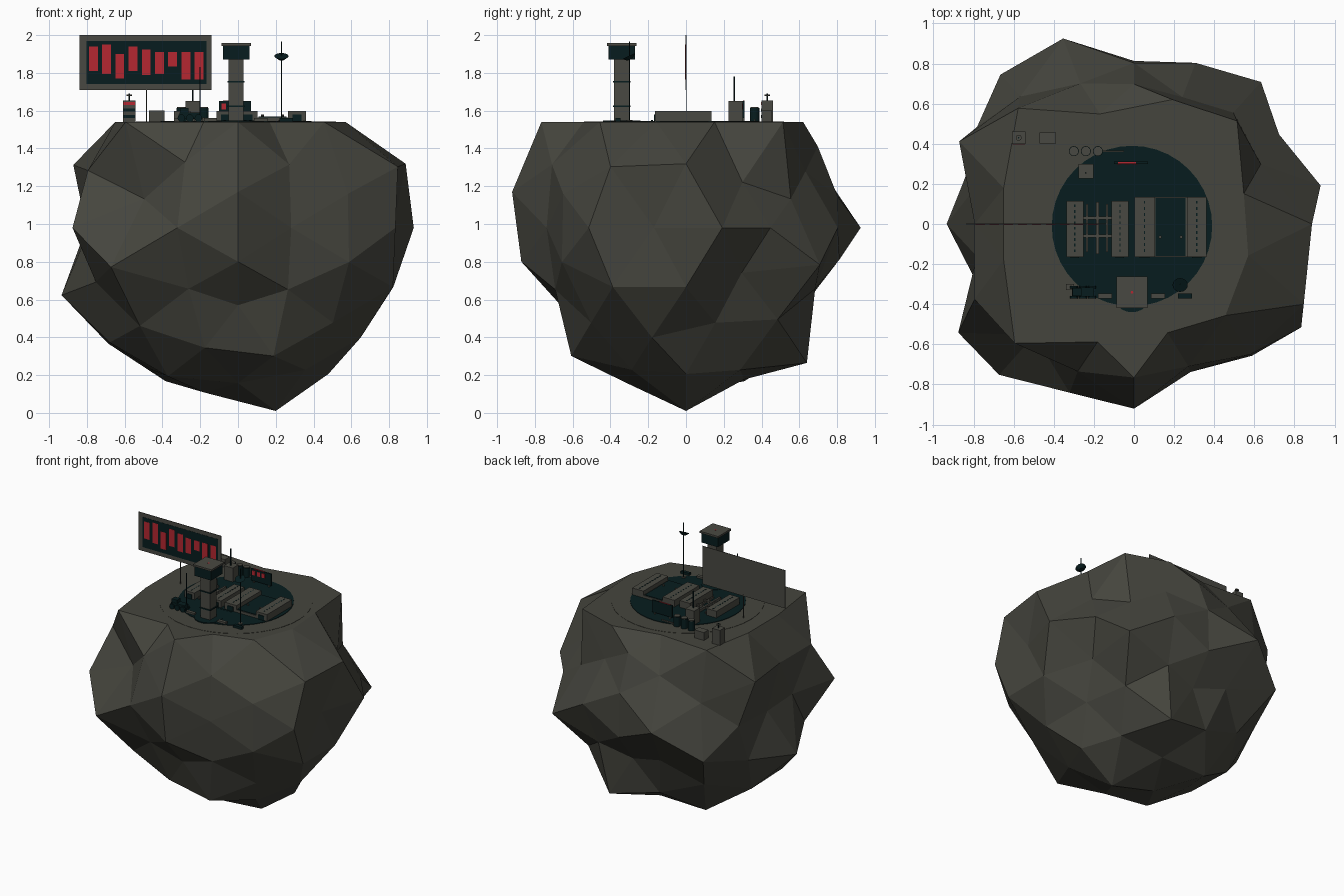
import bpy, bmesh, math
from mathutils import Vector, Matrix
from itertools import product

if "Cube" in bpy.data.objects:
    bpy.data.objects.remove(bpy.data.objects["Cube"])


def material(name, rgb):
    m = bpy.data.materials.new(name)
    m.use_nodes = True
    m.diffuse_color = (*rgb, 1)
    m.node_tree.nodes["Principled BSDF"].inputs["Base Color"].default_value = (*rgb, 1)
    return m


ROCK = material("rock grey", (.06, .06, .048))
GREY = material("building grey", (.066, .066, .054))
TEAL = material("dark teal", (.002, .012, .013))
RED = material("signal red", (.46, .02, .031))
GROUND = 1.54


def finish(name, bm, mat):
    mesh = bpy.data.meshes.new(name)
    bm.to_mesh(mesh)
    bm.free()
    mesh.materials.append(mat)
    ob = bpy.data.objects.new(name, mesh)
    bpy.context.collection.objects.link(ob)
    return ob


def box(name, mat, x, y, z):
    """Box from (low, high) pairs."""
    bm = bmesh.new()
    bmesh.ops.create_cube(bm, size=1)
    for v in bm.verts:
        v.co = [(a + b) / 2 + c * (b - a) for (a, b), c in zip((x, y, z), v.co)]
    return finish(name, bm, mat)


def block(name, mat, cx, cy, w, d, z0, z1):
    """Box from a centre, a width and a depth."""
    return box(name, mat, (cx - w / 2, cx + w / 2), (cy - d / 2, cy + d / 2), (z0, z1))


def cylinder(name, mat, cx, cy, r, z0, z1, sides=12, top=None, tilt=0):
    """Upright cylinder or cone, which may lean about the x axis."""
    bm = bmesh.new()
    turn = Matrix.Translation((cx, cy, (z0 + z1) / 2)) @ Matrix.Rotation(tilt, 4, "X")
    bmesh.ops.create_cone(bm, cap_ends=True, segments=sides, radius1=r,
                          radius2=r if top is None else top, depth=z1 - z0, matrix=turn)
    return finish(name, bm, mat)


# Rock: a sphere split in thirds of each icosahedron edge, each point with its own radius in percent
T = (1 + 5 ** .5) / 2
CORNERS = [Vector(c) for c in ((1, 0, T), (0, T, 1), (T, 1, 0))]
OCTANT = [CORNERS[i].lerp(CORNERS[(i + 1) % 3], k / 3) for i in range(3) for k in (1, 2)]
OCTANT.append(Vector((1, 1, 1)))
OCTANT_RADII = {
    (1, 1, 1): (85, 95, 74, 76, 74, 75, 89),
    (1, 1, -1): (88, 98, 80, 97, 73, 77, 84),
    (1, -1, 1): (85, 83, 83, 89, 99, 78, 79),
    (1, -1, -1): (88, 93, 81, 90, 96, 89, 87),
    (-1, 1, 1): (85, 84, 82, 87, 102, 89, 100),
    (-1, 1, -1): (95, 87, 80, 102, 92, 94, 88),
    (-1, -1, 1): (85, 90, 86, 76, 93, 89, 103),
    (-1, -1, -1): (92, 87, 80, 103, 88, 93, 90),
}
# Points lying in a coordinate plane: the two axes used, then radii for signs ++ +- -+ --
PLANE_RADII = [
    ((1, 0, T), (85, 91, 85, 88)),
    ((1 / 3, 0, T), (85, 99, 85, 89)),
    ((2 * T + 1, 0, T), (95, 88, 85, 100)),
    ((0, T, 1), (82, 75, 90, 78)),
    ((0, T, 1 / 3), (82, 83, 94, 89)),
    ((0, T, 2 * T + 1), (85, 86, 85, 88)),
    ((T, 1, 0), (85, 98, 92, 103)),
    ((T, 1 / 3, 0), (95, 84, 82, 80)),
    ((T, 2 * T + 1, 0), (86, 79, 99, 90)),
]
points = []
for signs, radii in OCTANT_RADII.items():
    for d, r in zip(OCTANT, radii):
        points.append((Vector([s * c for s, c in zip(signs, d)]).normalized(), r / 100))
for d, radii in PLANE_RADII:
    used = [i for i in range(3) if d[i]]
    for signs, r in zip(product((1, -1), repeat=2), radii):
        v = Vector(d)
        for i, s in zip(used, signs):
            v[i] *= s
        points.append((v.normalized(), r / 100))

bm = bmesh.new()
verts = [bm.verts.new(d) for d, r in points]
bmesh.ops.convex_hull(bm, input=verts)
bmesh.ops.recalc_face_normals(bm, faces=bm.faces)
for v, (d, r) in zip(verts, points):
    v.co = d * r
    # level the upper points into a plateau
    if v.co.z > .445:
        v.co.z = .56
    v.co.z += .98
finish("rock", bm, ROCK)

# Landing discs and tower pad
cylinder("outer_disc", ROCK, -.01, -.01, .53, GROUND - .006, GROUND + .002, 40)
cylinder("base_disc", TEAL, -.01, -.01, .4, GROUND - .01, GROUND + .006, 40)
cylinder("tower_pad", TEAL, -.01, -.34, .1, GROUND - .01, GROUND + .009, 24)

# Watch tower
block("tower_shaft", GREY, -.01, -.34, .078, .08, GROUND, 1.88)
for z in (1.62, 1.75):
    block("tower_band", TEAL, -.01, -.34, .09, .092, z, z + .008)
block("tower_cabin", TEAL, -.01, -.34, .14, .14, 1.87, 1.945)
block("tower_roof", GREY, -.01, -.34, .156, .156, 1.943, 1.957)
cylinder("tower_lamp", RED, -.01, -.34, .007, 1.957, 1.959, 8)

# Long huts with a dark roof strip and end doors
for x, w, y1 in ((-.295, .085, .115), (-.07, .085, .115), (.053, .1, .135), (.313, .095, .135)):
    y0 = -.165
    box("hut", GREY, (x - w / 2, x + w / 2), (y0, y1), (GROUND, 1.597))
    for k in range(9):
        y = y0 + (y1 - y0) * (k + .7) / 10
        block("hut_roof_mark", TEAL, x, y + .012, .006, .014, 1.597, 1.599)
    block("hut_door", TEAL, x, y0 - .002, w * .5, .006, GROUND, 1.58)

# Yard between the left huts: pipes and posts
block("yard_pipe", GREY, -.182, -.02, .014, .26, GROUND, 1.565)
for y in (-.06, .03):
    block("yard_cross_pipe", GREY, -.182, y, .14, .014, GROUND, 1.562)
for x in (-.235, -.135):
    block("yard_rail", GREY, x, -.02, .01, .24, GROUND, 1.56)

# Yard between the right huts: dark roof with a pale rim
block("hall_rim", GREY, .183, -.015, .17, .3, GROUND, 1.565)
block("hall_roof", TEAL, .183, -.015, .15, .29, GROUND, 1.57)
for x in (.13, .235):
    cylinder("hall_vent", GREY, x, -.065, .008, 1.565, 1.58, 8)

# Low crates along the front
for x, mat in ((-.145, GREY), (.12, GREY), (.255, TEAL)):
    block("front_crate", mat, x, -.36, .07, .025, GROUND, 1.56)
for k in range(6):
    block("path_mark", TEAL, -.07 + .027 * k, -.18, .014, .008, GROUND, 1.55)

# Rover with tanks
block("rover_body", TEAL, -.255, -.34, .11, .045, 1.555, 1.59)
block("rover_cab", TEAL, -.285, -.34, .045, .04, 1.59, 1.615)
block("rover_trailer", GREY, -.318, -.315, .04, .03, GROUND, 1.56)
for x in (-.3, -.255, -.21):
    for y in (-.365, -.315):
        cylinder("rover_wheel", TEAL, x, y, .02, 1.554, 1.568, 12, tilt=math.pi / 2)
cylinder("rover_aerial", TEAL, -.2, -.335, .003, GROUND, 1.83, 6)

# Dish mast
cylinder("dish_mast", TEAL, .23, -.3, .003, GROUND, 1.965, 6)
cylinder("dish_foot", GREY, .23, -.3, .016, GROUND, 1.55, 8)
cylinder("dish_bowl", TEAL, .23, -.3, .015, 1.87, 1.89, 16, .038, math.radians(25))

# Sensor hut with aerial
block("sensor_hut", GREY, -.24, .262, .075, .072, GROUND, 1.652)
cylinder("sensor_aerial", TEAL, -.24, .255, .004, 1.65, 1.78, 6)

# Fuel tanks and their pipe
for x in (-.3, -.24, -.18):
    cylinder("fuel_tank", TEAL, x, .363, .025, GROUND, 1.615, 16)
    cylinder("tank_lid", GREY, x, .363, .022, 1.615, 1.62, 16)
block("fuel_pipe", GREY, -.11, .363, .12, .008, GROUND, 1.555)

# Beacon with stripes on its front, and supply crate
block("beacon", GREY, -.575, .43, .066, .06, GROUND, 1.655)
for z, mat in ((1.56, TEAL), (1.595, TEAL), (1.63, RED)):
    block("beacon_stripe", mat, -.575, .399, .062, .004, z, z + .016)
cylinder("beacon_post", TEAL, -.575, .43, .004, 1.655, 1.69, 6)
cylinder("beacon_cap", GREY, -.575, .43, .015, 1.678, 1.686, 10)
block("supply_crate", GREY, -.43, .428, .08, .055, GROUND, 1.6)

# Small warning panel with a red lamp strip along its top
block("warning_panel", TEAL, -.015, .305, .17, .012, 1.56, 1.65)
box("warning_strip", RED, (-.08, .01), (.301, .309), (1.65, 1.653))
for x in (-.075, -.035, .005):
    block("warning_mark", RED, x, .298, .025, .004, 1.605, 1.638)
for x in (-.08, .05):
    block("warning_leg", GREY, x, .305, .01, .01, GROUND, 1.57)

# Thin billboard with red bars
box("billboard_frame", GREY, (-.838, -.14), (-.002, .002), (1.71, 2))
box("billboard_screen", TEAL, (-.803, -.168), (-.0035, 0), (1.74, 1.969))
BARS = ((1.81, .13), (1.795, .155), (1.77, .13), (1.81, .13), (1.79, .135),
        (1.795, .115), (1.835, .075), (1.765, .145), (1.765, .145))
for k, (z, h) in enumerate(BARS):
    block("billboard_bar", RED, -.766 + .07 * k, -.003, .047, .003, z, z + h)
block("billboard_post", GREY, -.485, .001, .004, .004, GROUND, 1.72)
